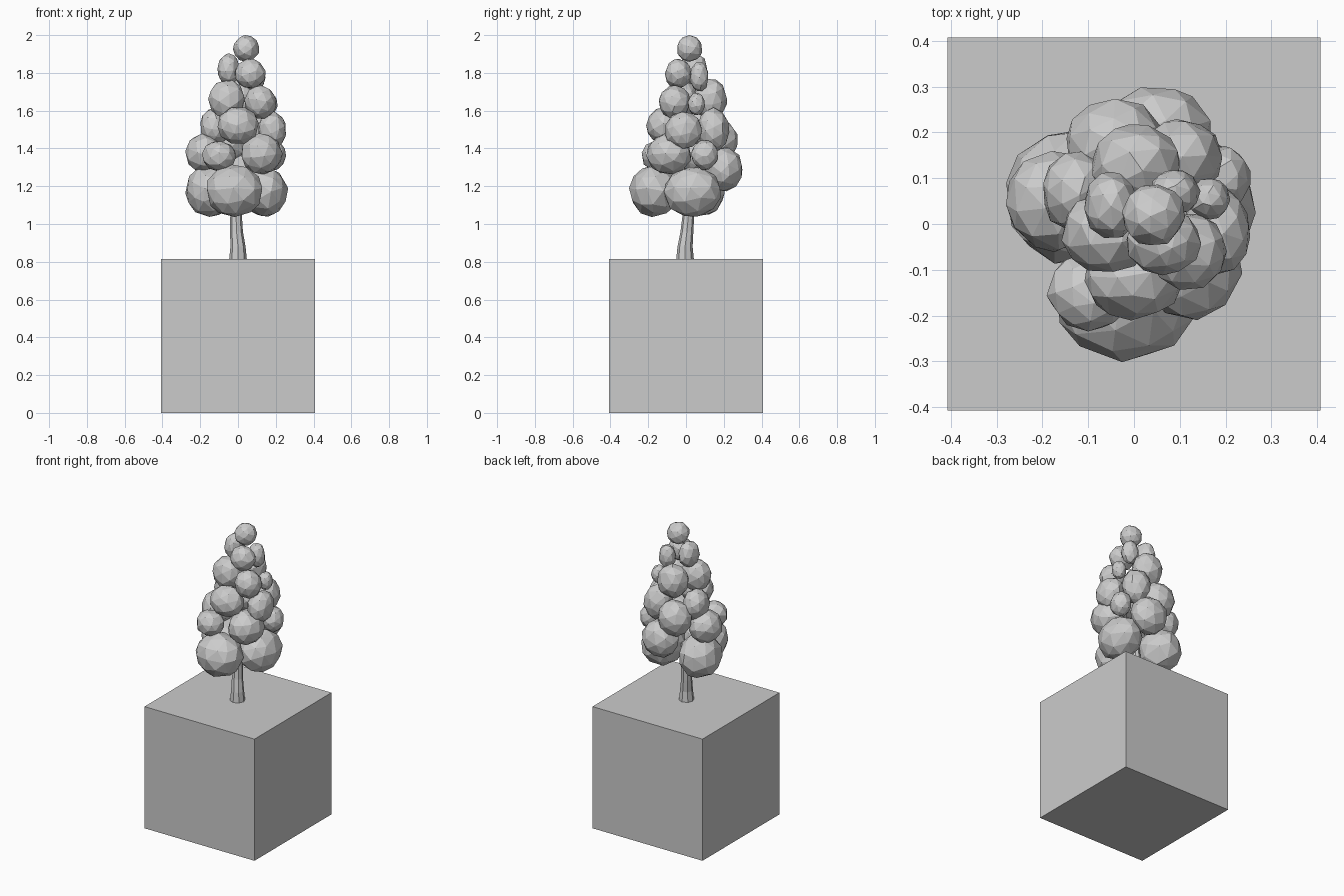
import bpy, bmesh, math, random
from mathutils import Vector, Euler

if "Cube" in bpy.data.objects:
    bpy.data.objects.remove(bpy.data.objects["Cube"])

random.seed(4)
grey = bpy.data.materials.new("plain grey")
grey.diffuse_color = (0.6, 0.6, 0.6, 1)
grey.use_nodes = True
grey.node_tree.nodes["Principled BSDF"].inputs["Base Color"].default_value = grey.diffuse_color


def finish(bm, name):
    bmesh.ops.recalc_face_normals(bm, faces=bm.faces)
    me = bpy.data.meshes.new(name)
    bm.to_mesh(me)
    bm.free()
    me.materials.append(grey)
    ob = bpy.data.objects.new(name, me)
    bpy.context.collection.objects.link(ob)
    return ob


# square block the tree stands on
bm = bmesh.new()
bmesh.ops.create_cube(bm, size=0.815)
bmesh.ops.translate(bm, verts=bm.verts, vec=(0, 0, 0.4075))
finish(bm, "planter_block")

# slightly bent eight-sided trunk: x, y, z, radius
path = [(0, -0.005, 0.81, 0.047), (0, -0.005, 0.88, 0.04),
        (-0.008, 0.005, 0.96, 0.034), (-0.01, 0.012, 1.04, 0.031),
        (0, 0.01, 1.2, 0.024)]
bm = bmesh.new()
rings = []
for x, y, z, r in path:
    rings.append([bm.verts.new((x + r * math.cos(a * math.pi / 4),
                                y + r * math.sin(a * math.pi / 4), z)) for a in range(8)])
for lo, hi in zip(rings, rings[1:]):
    for i in range(8):
        j = (i + 1) % 8
        bm.faces.new((lo[i], lo[j], hi[j], hi[i]))
bm.faces.new(rings[0][::-1])
bm.faces.new(rings[-1])
finish(bm, "trunk")


# faceted leaf clump: centre and radii
def clump(tier, c, r):
    bm = bmesh.new()
    bmesh.ops.create_icosphere(bm, subdivisions=2, radius=1.0)
    rot = Euler([random.uniform(0, 6.28) for _ in range(3)]).to_matrix()
    for v in bm.verts:
        jitter = Vector([random.uniform(-0.1, 0.1) for _ in range(3)])
        p = rot @ (v.co + jitter).normalized() * random.uniform(0.98, 1.03)
        v.co = Vector([c[k] + p[k] * r[k] for k in range(3)])
    finish(bm, "leaf_clump_" + tier)


clump("top", (0.043, 0.02, 1.928), (0.069, 0.069, 0.071))

clump("upper", (-0.05, 0.04, 1.82), (0.06, 0.075, 0.085))
clump("upper", (0.065, -0.04, 1.795), (0.082, 0.072, 0.08))
clump("upper", (0.09, 0.07, 1.78), (0.055, 0.05, 0.08))

clump("fifth", (0.005, 0.13, 1.66), (0.1, 0.09, 0.11))
clump("fifth", (-0.06, -0.02, 1.66), (0.1, 0.09, 0.105))
clump("fifth", (0.118, -0.06, 1.645), (0.085, 0.085, 0.09))
clump("fifth", (0.165, 0.055, 1.635), (0.045, 0.045, 0.06))

clump("fourth", (0, -0.115, 1.52), (0.11, 0.095, 0.1))
clump("fourth", (-0.125, 0.07, 1.515), (0.078, 0.09, 0.1))
clump("fourth", (0.1, 0.145, 1.5), (0.095, 0.085, 0.115))
clump("fourth", (0.18, -0.015, 1.495), (0.075, 0.1, 0.1))

clump("third", (-0.18, 0.05, 1.375), (0.1, 0.11, 0.105))
clump("third", (-0.1, -0.15, 1.36), (0.09, 0.085, 0.082))
clump("third", (0.125, -0.09, 1.37), (0.11, 0.12, 0.11))
clump("third", (0.19, 0.1, 1.365), (0.065, 0.072, 0.08))
clump("third", (-0.04, 0.175, 1.44), (0.11, 0.1, 0.115))

clump("bottom", (-0.02, -0.165, 1.175), (0.155, 0.135, 0.138))
clump("bottom", (-0.15, 0.06, 1.175), (0.13, 0.148, 0.14))
clump("bottom", (0.14, 0.035, 1.17), (0.125, 0.155, 0.135))
clump("bottom", (0.05, 0.2, 1.29), (0.12, 0.103, 0.12))
